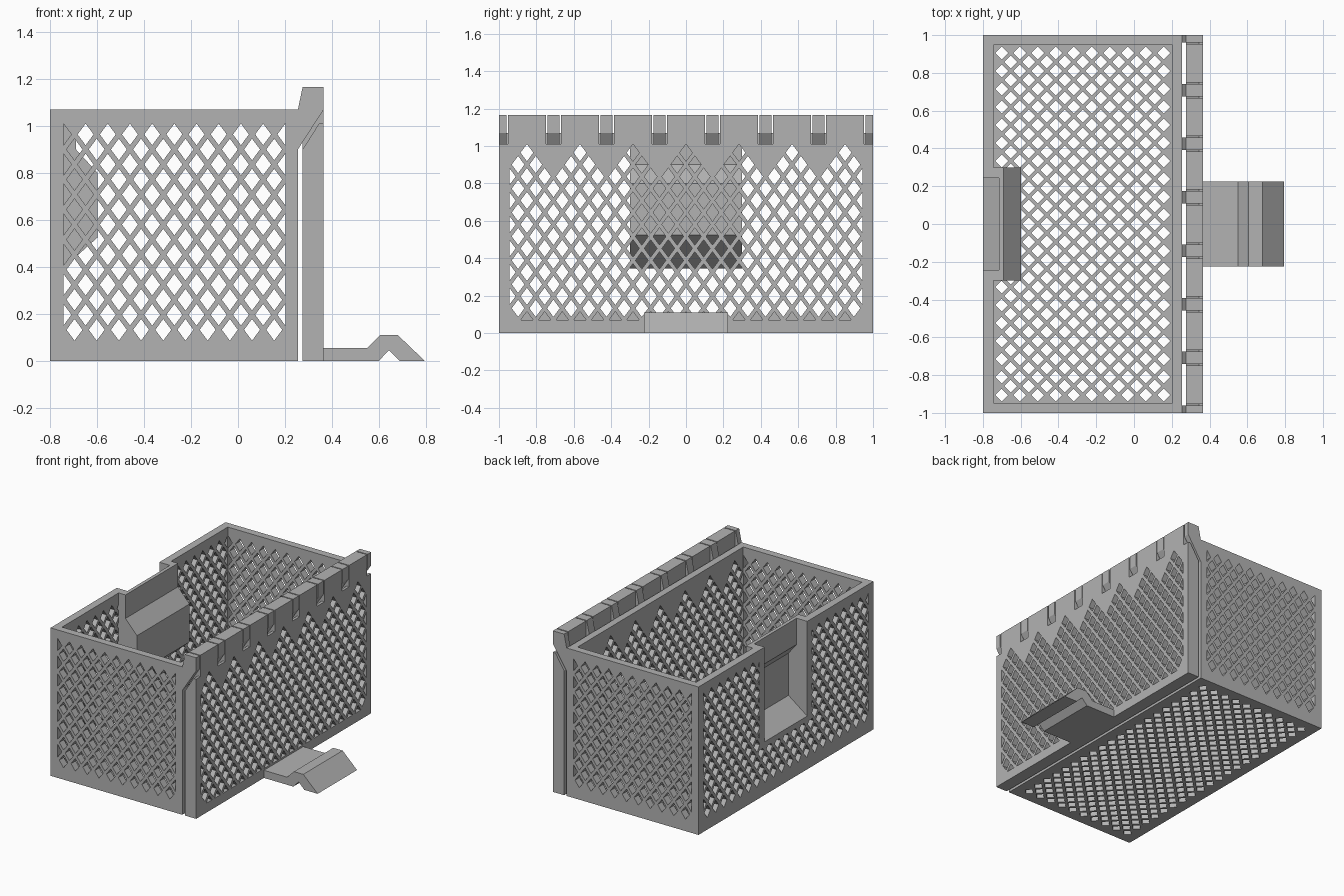
import bpy, bmesh
from mathutils import Vector

if "Cube" in bpy.data.objects:
    bpy.data.objects.remove(bpy.data.objects["Cube"])

grey = bpy.data.materials.new("plain grey")
grey.use_nodes = True
colour = (0.45, 0.45, 0.45, 1)
grey.diffuse_color = colour
grey.node_tree.nodes["Principled BSDF"].inputs["Base Color"].default_value = colour

PITCH, RISE = 0.0945, 0.128      # lattice spacing across and up the walls
FILL = 0.36                      # half size of a hole relative to the spacing
TOP_ROW = 0.964                  # height of the highest holes
TOOTH = 3 * PITCH                # spacing of the peaks below the hinge
EPS = 0.003


def prism(bm, points, depth):
    face = bm.faces.new([bm.verts.new(p) for p in points])
    new = bmesh.ops.extrude_face_region(bm, geom=[face])["geom"]
    verts = [v for v in new if isinstance(v, bmesh.types.BMVert)]
    bmesh.ops.translate(bm, verts=verts, vec=depth)


def finish(bm, name):
    bmesh.ops.recalc_face_normals(bm, faces=bm.faces)
    mesh = bpy.data.meshes.new(name)
    bm.to_mesh(mesh)
    bm.free()
    mesh.materials.append(grey)
    ob = bpy.data.objects.new(name, mesh)
    bpy.context.scene.collection.objects.link(ob)
    return ob


def profile(name, points, spans):
    """Side outline in x and z, extruded over each span of y."""
    bm = bmesh.new()
    for y0, y1 in spans:
        prism(bm, [(x, y0, z) for x, z in points], Vector((0, y1 - y0, 0)))
    return finish(bm, name)


def block(name, x0, x1, y, z0, z1):
    return profile(name, [(x0, z0), (x1, z0), (x1, z1), (x0, z1)], [(-y, y)])


def combine(target, tool, operation):
    tool.hide_render = True
    mod = target.modifiers.new(operation, "BOOLEAN")
    mod.operation, mod.object, mod.solver = operation, tool, "MANIFOLD"
    bpy.context.view_layer.objects.active = target
    bpy.ops.object.modifier_apply(modifier=mod.name)
    bpy.data.objects.remove(tool)


def lattice(name, place, depth, u0, u1, top, rows, pu, pv, keep):
    """Staggered diamond holes; those centred on a border become triangles."""
    bm = bmesh.new()
    for row in range(rows):
        v = top - row * pv / 2
        u = u0 + (row % 2) * pu / 2
        while u < u1 + EPS:
            a, b = pu * FILL, pv * FILL
            corners = [(u - a, v), (u, v - b), (u + a, v), (u, v + b)]
            inside = [c for c in corners if keep(*c, u, v)]
            if len(inside) > 2:
                prism(bm, [place(*c) for c in inside], depth)
            u += pu
    return finish(bm, name)


# Rules for which hole corners are kept, given the corner and the hole centre
def whole(cu, cv, u, v):
    return True


def in_end(cu, cv, u, v):
    return -0.7435 - EPS < cu < 0.2015 + EPS


def in_wall(cu, cv, u, v):
    return abs(cu) < 10 * PITCH + EPS and cv > 0.06


def below_teeth(cu, cv, u, v):
    off = abs(u - TOOTH * round(u / TOOTH))
    return in_wall(cu, cv, u, v) and v < TOP_ROW - off * RISE / PITCH + 0.01


def wall_holes(x, depth, rows, keep):
    return lattice("wall_cutter", lambda u, v: (x, u, v), Vector((depth, 0, 0)),
                   -10 * PITCH, 10 * PITCH, TOP_ROW, rows, PITCH, RISE, keep)


# Hinge finger spans, narrower at both ends
def finger_spans(half, end):
    spans = [(-end, half - 0.993), (0.993 - half, end)]
    for k in range(-3, 3):
        y = (k + 0.5) * TOOTH
        spans.append((y - half, y + half))
    return spans


# Basket shell
basket = block("basket", -0.8, 0.255, 1, 0, 1.07)
combine(basket, block("cavity", -0.745, 0.205, 0.947, 0.055, 1.3), "DIFFERENCE")

# Basket lattice: ends, back wall, hinge wall, floor
combine(basket, lattice("end_cutter", lambda u, v: (u, -1.1, v), Vector((0, 2.2, 0)),
                        -0.7435, 0.2015, TOP_ROW, 14, PITCH, RISE, in_end), "DIFFERENCE")
combine(basket, wall_holes(-0.85, 0.13, 14, in_wall), "DIFFERENCE")
combine(basket, wall_holes(0.18, 0.1, 14, below_teeth), "DIFFERENCE")
combine(basket, lattice("floor_cutter", lambda u, v: (u, v, -0.1), Vector((0, 0, 0.25)),
                        -0.701, 0.157, 0.905, 39, 0.0953, 0.0953, whole), "DIFFERENCE")

# Hand grip: a bulge into the basket, hollowed from outside
bulge = [(-0.8, 0.345), (-0.598, 0.525), (-0.598, 0.8), (-0.69, 0.9),
         (-0.69, 1.07), (-0.8, 1.07)]
combine(basket, profile("grip_bulge", bulge, [(-0.3, 0.3)]), "UNION")
pocket = [(-0.9, 0.385), (-0.8, 0.385), (-0.65, 0.495), (-0.65, 0.8),
          (-0.715, 0.88), (-0.715, 1.2), (-0.9, 1.2)]
combine(basket, profile("grip_pocket", pocket, [(-0.243, 0.243)]), "DIFFERENCE")

# Hinge fingers reaching over the door
finger = [(0.23, 0.9), (0.255, 0.9), (0.365, 1.07), (0.365, 1.165),
          (0.275, 1.165), (0.255, 1.07), (0.23, 1.07)]
combine(basket, profile("hinge_fingers", finger, finger_spans(0.033, 1)), "UNION")

# Door with lattice and slots for the fingers
door = block("door", 0.275, 0.365, 1, 0, 1.165)
combine(door, wall_holes(0.25, 0.15, 15, below_teeth), "DIFFERENCE")
slot = [(0.2, 0.782), (0.345, 1.01), (0.4, 1.01), (0.4, 1.2), (0.2, 1.2)]
combine(door, profile("door_slots", slot, finger_spans(0.041, 1.1)), "DIFFERENCE")

# Bent pull tab at the foot of the door
tab = [(0.365, 0), (0.6, 0), (0.643, 0.045), (0.688, 0), (0.795, 0),
       (0.68, 0.11), (0.605, 0.11), (0.55, 0.055), (0.365, 0.055)]
profile("pull_tab", tab, [(-0.225, 0.225)])
